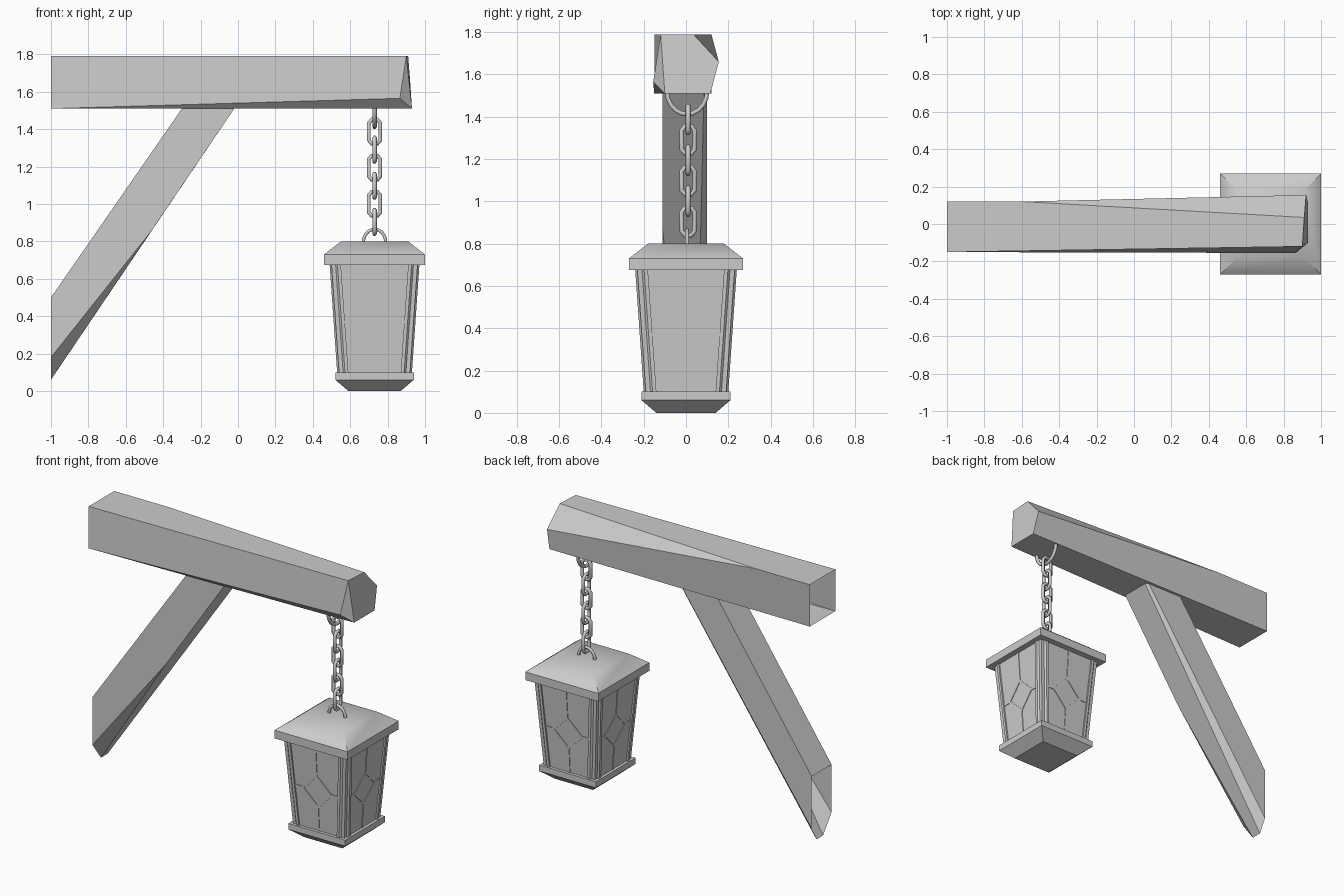
import bpy, bmesh, math
from mathutils import Vector

if "Cube" in bpy.data.objects:
    bpy.data.objects.remove(bpy.data.objects["Cube"])

CX = 0.73  # lantern axis


def mesh_obj(name, verts, faces, smooth=None):
    me = bpy.data.meshes.new(name)
    me.from_pydata([Vector(v) for v in verts], [], faces)
    bm = bmesh.new()
    bm.from_mesh(me)
    bmesh.ops.recalc_face_normals(bm, faces=bm.faces)
    bm.to_mesh(me)
    bm.free()
    ob = bpy.data.objects.new(name, me)
    bpy.context.collection.objects.link(ob)
    if smooth:
        bpy.ops.object.select_all(action='DESELECT')
        ob.select_set(True)
        bpy.context.view_layer.objects.active = ob
        bpy.ops.object.shade_smooth_by_angle(angle=math.radians(smooth))
    return ob


def loft(name, rings, smooth=None):
    """Skin equal-length rings of points and cap both ends."""
    n = len(rings[0])
    faces = [tuple(range(n)), tuple(range((len(rings) - 1) * n, len(rings) * n))]
    for r in range(len(rings) - 1):
        for i in range(n):
            j = (i + 1) % n
            faces.append((r * n + i, r * n + j, (r + 1) * n + j, (r + 1) * n + i))
    return mesh_obj(name, [p for ring in rings for p in ring], faces, smooth)


def square(h, z):
    return [(CX + sx * h, sy * h, z) for sx, sy in ((-1, -1), (1, -1), (1, 1), (-1, 1))]


def wire(name, pts, radius, cyclic):
    cu = bpy.data.curves.new(name, 'CURVE')
    cu.dimensions = '3D'
    cu.bevel_depth = radius
    cu.bevel_resolution = 1
    sp = cu.splines.new('POLY')
    sp.points.add(len(pts) - 1)
    for p, co in zip(sp.points, pts):
        p.co = (*co, 1)
    sp.use_cyclic_u = cyclic
    ob = bpy.data.objects.new(name, cu)
    bpy.context.collection.objects.link(ob)
    bpy.ops.object.select_all(action='DESELECT')
    ob.select_set(True)
    bpy.context.view_layer.objects.active = ob
    bpy.ops.object.convert(target='MESH')


# Hewn horizontal beam, open at the wall end
mesh_obj("beam", [
    (-1, -.15, 1.51), (-1, -.15, 1.79), (-1, .12, 1.79), (-1, .12, 1.51),
    (.865, -.155, 1.565), (.93, -.10, 1.51), (.90, -.12, 1.79),
    (.91, .035, 1.79), (.92, .155, 1.66), (.93, .115, 1.51), (-.6, .12, 1.79)],
    [(0, 4, 6, 1), (0, 5, 4), (0, 3, 9, 5), (1, 6, 7, 10, 2),
     (10, 7, 8), (2, 10, 8, 9, 3), (6, 5, 9, 8, 7), (6, 4, 5)])

# Diagonal brace with chipped lower edges, open at the wall end
mesh_obj("brace", [
    (-1, -.11, .5), (-1, .10, .5), (-1, .10, .15), (-1, .05, .06),
    (-1, -.02, .06), (-1, -.11, .18), (-.30, -.11, 1.51), (-.30, .10, 1.51),
    (-.04, .10, 1.51), (-.02, .085, 1.51), (-.02, -.11, 1.51), (-.46, -.11, .86)],
    [(0, 1, 7, 6), (1, 2, 8, 7), (2, 3, 9, 8), (3, 4, 11, 10, 9),
     (0, 6, 10, 11, 5), (5, 11, 4)])

# Lantern roof, base and glass body
loft("lantern_roof", [square(.27, .675), square(.27, .73), square(.18, .80)], 40)
loft("lantern_base", [square(.14, 0), square(.21, .06), square(.21, .10)])
Z0, Z1, H0, H1 = .10, .675, .20, .24
loft("lantern_glass", [square(H0 - .01, Z0), square(H1 - .01, Z1)])

# Chamfered corner posts
for k, (sx, sy) in enumerate(((-1, -1), (1, -1), (1, 1), (-1, 1))):
    rings = []
    for h, z in ((H0, Z0), (H1, Z1)):
        prof = [(h, h - .06), (h, h - .042), (h - .042, h), (h - .06, h), (h - .06, h - .06)]
        rings.append([(CX + sx * a, sy * b, z) for a, b in prof])
    loft(f"corner_post_{k + 1}", rings)

# Leading on each pane: a diamond with bars running to the pane edges
ZC, D, W = .37, .105, .008
BARS = [((0, ZC + D), (0, Z1)), ((0, ZC - D), (0, Z0)),
        ((D, ZC), (.165, ZC)), ((-D, ZC), (-.165, ZC)),
        ((0, ZC + D), (D, ZC)), ((D, ZC), (0, ZC - D)),
        ((0, ZC - D), (-D, ZC)), ((-D, ZC), (0, ZC + D))]
for side in range(4):
    ang = side * math.pi / 2
    c, s = math.cos(ang), math.sin(ang)
    verts, faces = [], []
    for a, b in BARS:
        a, b = Vector(a), Vector(b)
        d = (b - a).normalized()
        nrm = Vector((-d.y, d.x)) * W
        o = len(verts)
        for off in (-.002, .004):
            for q in (a + nrm, a - nrm, b - nrm, b + nrm):
                z = min(max(q.y, Z0), Z1)
                out = H0 - .01 + (H1 - H0) * (z - Z0) / (Z1 - Z0) + off
                verts.append((CX + c * q.x + s * out, s * q.x - c * out, z))
        faces += [(o + 4, o + 5, o + 6, o + 7)]
        faces += [(o + i, o + (i + 1) % 4, o + 4 + (i + 1) % 4, o + 4 + i) for i in range(4)]
    mesh_obj(f"pane_leading_{side + 1}", verts, faces)

# Loop on the roof and hook under the beam
arc = [math.pi * i / 10 for i in range(11)]
wire("roof_loop", [(CX + .06 * math.cos(t), .005, .795 + .07 * math.sin(t)) for t in arc], .01, False)
wire("beam_hook", [(CX, .005 + .095 * math.cos(t), 1.52 - .108 * math.sin(t)) for t in arc], .012, False)

# Chain of octagonal links, alternating direction
LINK = [(.015, .065), (.031, .045), (.031, -.045), (.015, -.065)]
LINK += [(-a, -b) for a, b in LINK]
for i in range(6):
    zc = 1.387 - i * .0965
    if i % 2:
        pts = [(CX, .01 + a, zc + b) for a, b in LINK]
    else:
        pts = [(CX + a, .01, zc + b) for a, b in LINK]
    wire(f"chain_link_{i + 1}", pts, .012, True)
